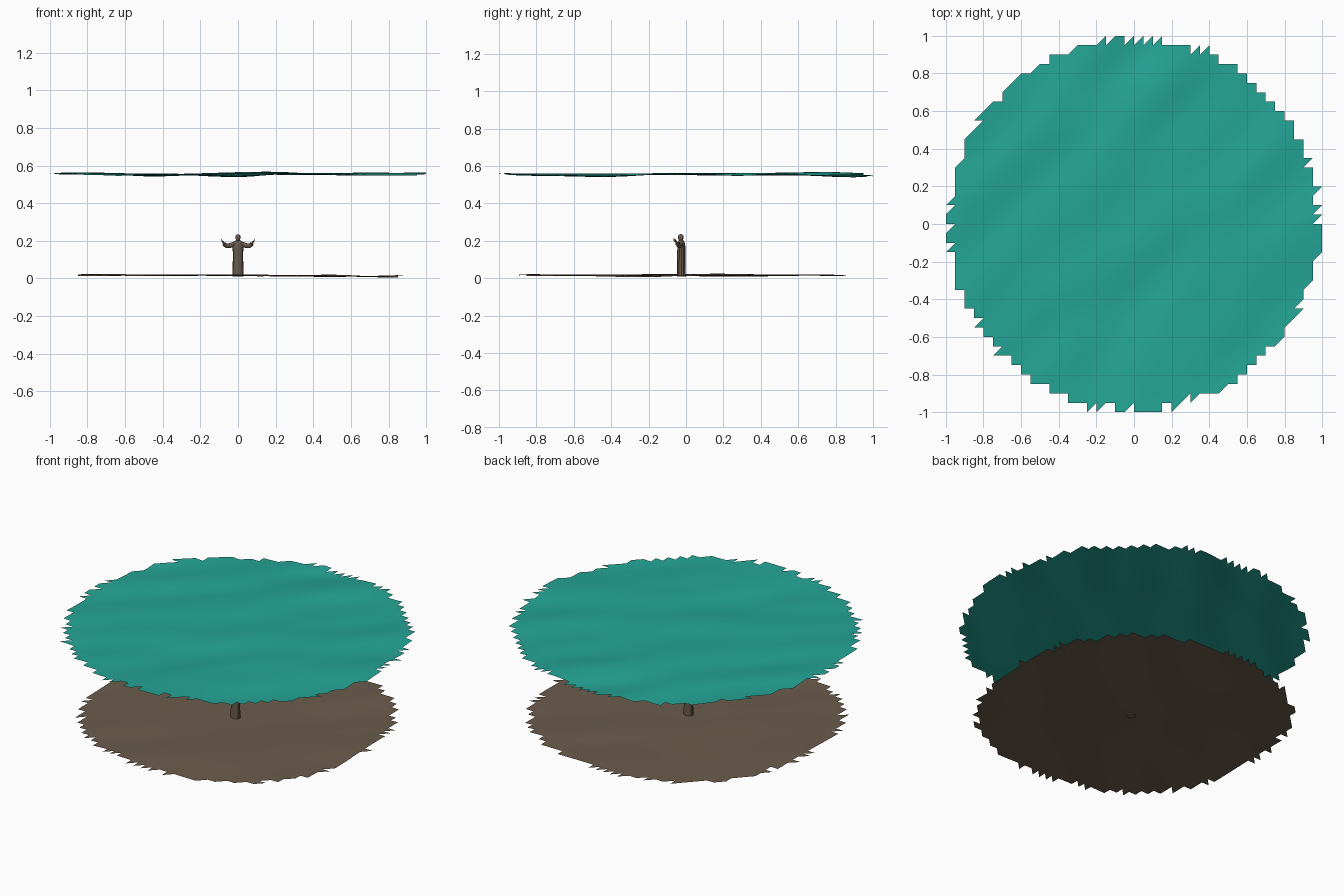
import bpy, bmesh, math, random
from mathutils import Vector, noise

random.seed(4)
cube = bpy.data.objects.get("Cube")
if cube:
    bpy.data.objects.remove(cube, do_unlink=True)


def material(name, rgb):
    m = bpy.data.materials.new(name)
    m.use_nodes = True
    m.diffuse_color = (*rgb, 1)
    m.node_tree.nodes["Principled BSDF"].inputs["Base Color"].default_value = (*rgb, 1)
    return m


teal = material("teal water", (0.018, 0.38, 0.31))
sand = material("brown seabed", (0.147, 0.107, 0.072))
stone = material("brown stone", (0.14, 0.10, 0.07))


def finish(bm, name, mat, angle=60):
    mesh = bpy.data.meshes.new(name)
    bm.to_mesh(mesh)
    bm.free()
    mesh.materials.append(mat)
    ob = bpy.data.objects.new(name, mesh)
    bpy.context.collection.objects.link(ob)
    bpy.ops.object.select_all(action='DESELECT')
    ob.select_set(True)
    bpy.context.view_layer.objects.active = ob
    bpy.ops.object.shade_smooth_by_angle(angle=math.radians(angle))
    return ob


# Triangulated sheet trimmed to a ragged outline
def sheet(name, mat, radius, height, step):
    bm = bmesh.new()
    n = int(1.05 / step) + 1
    grid = {}
    for i in range(-n, n + 1):
        for j in range(-n, n + 1):
            x, y = i * step, j * step
            grid[i, j] = bm.verts.new((x, y, height(x, y)))
    for i in range(-n, n):
        for j in range(-n, n):
            a, b = grid[i, j], grid[i + 1, j]
            c, d = grid[i + 1, j + 1], grid[i, j + 1]
            for tri in ((a, b, c), (a, c, d)):
                mid = sum((v.co for v in tri), Vector()) / 3
                limit = radius(math.atan2(mid.y, mid.x)) + random.uniform(-0.012, 0.012)
                if mid.xy.length < limit:
                    bm.faces.new(tri)
    bmesh.ops.delete(bm, geom=[v for v in bm.verts if not v.link_faces], context='VERTS')
    return finish(bm, name, mat)


# Ripples stretched along one diagonal
def ripple(x, y, seed):
    along, across = (x + y) * 0.7, (x - y) * 0.7
    return noise.noise(Vector((along * 1.6, across * 4.0, seed)))


def water_height(x, y):
    fade = 0.55 + 0.45 * min(1, abs(y))
    return 0.556 + 0.026 * fade * ripple(x, y, 3.3)


def bed_height(x, y):
    r = math.hypot(x, y)
    return 0.015 + 0.014 * min(1, r * 2) * ripple(x * 0.8, y * 0.8, 8.1)


sheet("water_surface", teal, lambda a: 0.983, water_height, 0.05)
sheet("seabed", sand, lambda a: 0.885 - 0.015 * math.cos(4 * a), bed_height, 0.05)


# Closed tube through stations of (centre, half width, half depth)
def tube(name, stations, sides=16, folds=0.0):
    bm = bmesh.new()
    rings = []
    for k, (p, w, d) in enumerate(stations):
        before = Vector(stations[max(k - 1, 0)][0])
        after = Vector(stations[min(k + 1, len(stations) - 1)][0])
        t = (after - before).normalized()
        u = Vector((0, 1, 0)).cross(t).normalized()
        v = t.cross(u)
        ring = []
        for s in range(sides):
            a = 2 * math.pi * s / sides
            f = 1 + folds * (-1) ** s
            ring.append(bm.verts.new(Vector(p) + u * math.cos(a) * w * f + v * math.sin(a) * d * f))
        rings.append(ring)
    for lo, hi in zip(rings, rings[1:]):
        for s in range(sides):
            e = (s + 1) % sides
            bm.faces.new((lo[s], lo[e], hi[e], hi[s]))
    bm.faces.new(rings[0][::-1])
    bm.faces.new(rings[-1])
    return finish(bm, name, stone, 50)


CY = -0.025
# Robed statue: body, neck and head
tube("robe", [((0, CY, z), w, d) for z, w, d in (
    (0.010, 0.029, 0.023), (0.06, 0.028, 0.022), (0.11, 0.026, 0.021),
    (0.15, 0.027, 0.021), (0.18, 0.030, 0.020), (0.195, 0.024, 0.016),
    (0.203, 0.010, 0.010))], 24, 0.04)
tube("head", [((0, CY - 0.003, z), w, d) for z, w, d in (
    (0.198, 0.008, 0.009), (0.207, 0.011, 0.013), (0.217, 0.014, 0.015),
    (0.226, 0.013, 0.015), (0.232, 0.009, 0.010), (0.235, 0.003, 0.004))])

# Raised arms with open hands
for side, s in (("left", 1), ("right", -1)):
    tube(side + "_sleeve", [
        ((s * 0.018, CY, 0.184), 0.013, 0.012),
        ((s * 0.042, CY - 0.006, 0.175), 0.013, 0.012),
        ((s * 0.062, CY - 0.014, 0.173), 0.012, 0.011),
        ((s * 0.074, CY - 0.022, 0.184), 0.011, 0.010)], 12)
    tube(side + "_hand", [
        ((s * 0.072, CY - 0.021, 0.182), 0.005, 0.005),
        ((s * 0.079, CY - 0.027, 0.192), 0.005, 0.006),
        ((s * 0.084, CY - 0.032, 0.200), 0.004, 0.006)], 8)
    for k in range(4):
        y = CY - 0.026 - 0.004 * k
        tube(f"{side}_finger_{k + 1}", [
            ((s * 0.083, y, 0.197), 0.0016, 0.0016),
            ((s * 0.088, y - 0.003, 0.205), 0.0015, 0.0015),
            ((s * 0.090, y - 0.006, 0.212), 0.0008, 0.0008)], 6)
